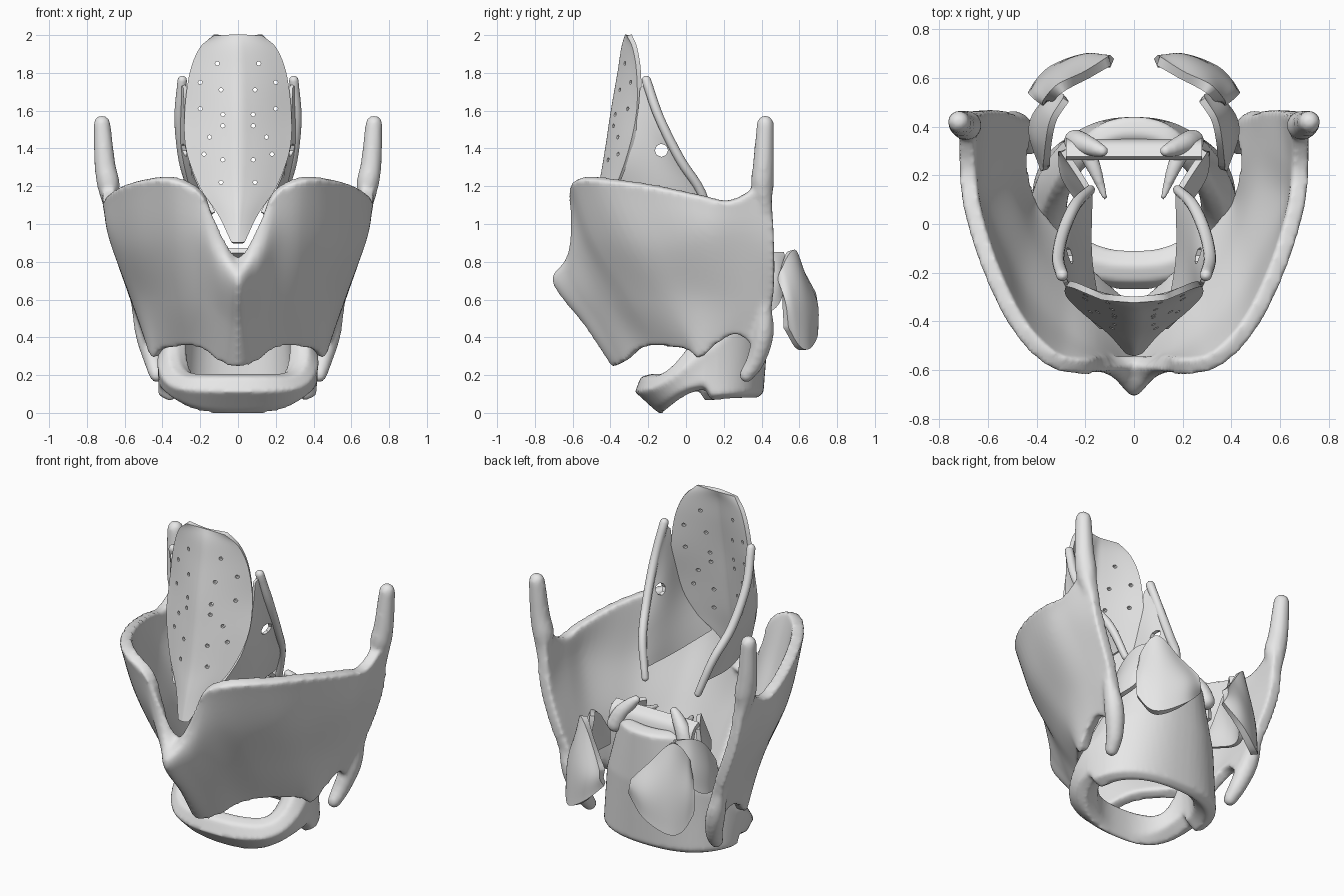
import bpy, bmesh, math
from mathutils import Vector, Matrix

if "Cube" in bpy.data.objects:
    bpy.data.objects.remove(bpy.data.objects["Cube"], do_unlink=True)

grey = bpy.data.materials.new("pale cartilage grey")
grey.use_nodes = True
TONE = (0.8, 0.8, 0.8, 1)
grey.diffuse_color = TONE
grey.node_tree.nodes["Principled BSDF"].inputs["Base Color"].default_value = TONE


def spline(pts, n):
    """Resample control points along a smooth curve."""
    pts = [Vector(p) for p in pts]
    ext = [2 * pts[0] - pts[1]] + pts + [2 * pts[-1] - pts[-2]]
    out = []
    for k in range(n + 1):
        s = k / n * (len(pts) - 1)
        i = min(int(s), len(pts) - 2)
        t = s - i
        a, b, c, d = ext[i:i + 4]
        out.append(0.5 * (2 * b + (c - a) * t + (2 * a - 5 * b + 4 * c - d) * t * t
                          + (3 * b - a - 3 * c + d) * t ** 3))
    return out


def flip(points):
    return [(-p[0], *p[1:]) for p in points]


def activate(obj):
    bpy.ops.object.select_all(action='DESELECT')
    obj.select_set(True)
    bpy.context.view_layer.objects.active = obj


def make(name, rows, closed=False, caps=False):
    """Skin a grid of point rows into an object."""
    bm = bmesh.new()
    grid = [[bm.verts.new(p) for p in row] for row in rows]
    m = len(grid[0])
    for a, b in zip(grid, grid[1:]):
        for j in range(m if closed else m - 1):
            k = (j + 1) % m
            bm.faces.new((a[j], b[j], b[k], a[k]))
    if caps:
        bm.faces.new(grid[0])
        bm.faces.new(grid[-1])
        bmesh.ops.recalc_face_normals(bm, faces=bm.faces)
    mesh = bpy.data.meshes.new(name)
    bm.to_mesh(mesh)
    bm.free()
    obj = bpy.data.objects.new(name, mesh)
    bpy.context.collection.objects.link(obj)
    mesh.materials.append(grey)
    activate(obj)
    bpy.ops.object.shade_smooth_by_angle(angle=math.radians(50))
    return obj


def sheet(name, cols, thick, nu=24, nv=16, offset=0):
    """Curved plate lofted through columns of points."""
    cols = [spline(c, nv) for c in cols]
    rows = [spline(r, nu) for r in zip(*cols)]
    obj = make(name, list(zip(*rows)))
    mod = obj.modifiers.new("thickness", 'SOLIDIFY')
    mod.thickness, mod.offset = thick, offset
    bpy.ops.object.modifier_apply(modifier=mod.name)
    bpy.ops.object.shade_smooth_by_angle(angle=math.radians(50))
    return obj


def tube(name, pts, n=20, sides=14):
    """Tapered round rod; each point is x, y, z, radius."""
    path = spline(pts, n)
    ends = []
    for p, q in ((path[0], path[1]), (path[-1], path[-2])):
        d = (p.xyz - q.xyz).normalized()
        ends.append([Vector((*(p.xyz + d * p.w * f), p.w * s))
                     for f, s in ((0.5, 0.87), (0.85, 0.5), (1, 0.1))])
    path = ends[0][::-1] + path + ends[1]
    rings = []
    for i, p in enumerate(path):
        d = path[min(i + 1, len(path) - 1)].xyz - path[max(i - 1, 0)].xyz
        turn = d.to_track_quat('Z', 'Y')
        rings.append([p.xyz + turn @ (Vector((math.cos(a), math.sin(a), 0)) * p.w)
                      for a in (2 * math.pi * j / sides for j in range(sides))])
    return make(name, rings, True, True)


def fuse(parts, voxel, rounds):
    """Merge overlapping parts into one rounded body."""
    activate(parts[0])
    for p in parts:
        p.select_set(True)
    if len(parts) > 1:
        bpy.ops.object.join()
    obj = bpy.context.object
    mod = obj.modifiers.new("fuse", 'REMESH')
    mod.mode, mod.voxel_size, mod.use_smooth_shade = 'VOXEL', voxel, True
    mod = obj.modifiers.new("soften", 'SMOOTH')
    mod.factor, mod.iterations = 0.5, rounds


def pierce(obj, spots, radius, axis):
    """Drill round holes along one axis, then discard the drill."""
    bm = bmesh.new()
    for s in spots:
        place = Matrix.Translation(s) @ Vector(axis).to_track_quat('Z', 'Y').to_matrix().to_4x4()
        bmesh.ops.create_cone(bm, cap_ends=True, segments=8, radius1=radius,
                              radius2=radius, depth=0.5, matrix=place)
    mesh = bpy.data.meshes.new("drill")
    bm.to_mesh(mesh)
    bm.free()
    drill = bpy.data.objects.new("drill", mesh)
    drill.hide_render = True
    bpy.context.collection.objects.link(drill)
    activate(obj)
    mod = obj.modifiers.new("holes", 'BOOLEAN')
    mod.operation, mod.object = 'DIFFERENCE', drill
    bpy.ops.object.modifier_apply(modifier=mod.name)
    bpy.data.objects.remove(drill, do_unlink=True)


# Shield plate: columns from the front midline to the back edge, bottom to top
half = [
    [(0, -.39, .24), (0, -.53, .45), (0, -.71, .7), (0, -.58, .83)],
    [(.1, -.33, .27), (.09, -.47, .5), (.09, -.62, .74), (.1, -.6, .98)],
    [(.2, -.24, .34), (.2, -.41, .6), (.2, -.56, .9), (.2, -.62, 1.16)],
    [(.3, -.13, .35), (.33, -.29, .6), (.34, -.47, .9), (.35, -.59, 1.23)],
    [(.41, 0, .33), (.45, -.13, .6), (.5, -.3, .9), (.5, -.44, 1.23)],
    [(.46, .07, .29), (.52, .02, .6), (.6, -.1, .9), (.62, -.2, 1.2)],
    [(.49, .17, .37), (.56, .17, .6), (.68, .1, .93), (.7, .06, 1.15)],
    [(.5, .28, .41), (.57, .33, .6), (.68, .28, .93), (.72, .25, 1.12)],
    [(.47, .4, .3), (.57, .46, .6), (.67, .465, .9), (.72, .45, 1.25)],
]
plate = sheet("shield_plate", [flip(c) for c in half[:0:-1]] + half, .07, 72, 28, -1)
upper_horn = [(.68, .42, 1.08, .03), (.685, .405, 1.2, .06), (.705, .41, 1.32, .056), (.72, .42, 1.53, .046)]
lower_horn = [(.54, .42, .6, .03), (.49, .41, .42, .055), (.45, .37, .28, .05), (.43, .32, .2, .04)]
horns = [tube("horn", f(h)) for h in (upper_horn, lower_horn) for f in (list, flip)]
fuse([plate] + horns, .014, 6)

# Signet ring: low arch in front, tall tapering wall behind
rings = []
N = 64
for i in range(N + 1):
    a = 2 * math.pi * i / N
    c, s = math.sin(a), -math.cos(a)              # s runs from -1 in front to 1 behind
    side = math.copysign(abs(c) ** .85, c)
    t = min(max((s + .85) / 1.75, 0), 1)
    rise = t * t * (3 - 2 * t)
    top = .21 + .6 * rise
    low = .085 * (1 - ((1 - s) / 2) ** 2.5) - .01 + .06 * c ** 4 * (s < 0)
    lean = .09 * max(-s, 0) + .05 * max(s, 0)
    tuck = 1 - .32 * rise
    rings.append([(.42 * side, .1 + (.36 - lean) * s, low + .03),
                  (.46 * side * (1 - .17 * rise), .1 + (.37 - .03 * (s > 0)) * s, low + (top - low) * .55),
                  (.42 * side * tuck, .1 + .34 * s, top - .02),
                  (.36 * side * tuck, .1 + .27 * s, top),
                  (.29 * side * (1 - .15 * rise), .1 + .21 * s, top - .04),
                  (.29 * side, .1 + .22 * s, low + .05),
                  (.36 * side, .1 + (.32 - lean) * s, low)])
fuse([make("signet_ring", rings, True)], .014, 4)

# Leaf-shaped lid: height, half width, midline y, edge y
lid_rows = [(.9, .03, -.53, -.52), (1.05, .1, -.49, -.44), (1.2, .2, -.45, -.36),
            (1.4, .27, -.415, -.29), (1.6, .275, -.385, -.25), (1.8, .25, -.35, -.25),
            (1.93, .2, -.33, -.27), (2, .13, -.31, -.3)]
lid = sheet("leaf_lid", [[(w * u, m + (e - m) * abs(u) ** 1.3, z) for z, w, m, e in lid_rows]
                         for u in (-1, -.6, -.25, 0, .25, .6, 1)], .026, 28, 36)
pits = [(.11, 1.85), (.2, 1.75), (.09, 1.71), (.2, 1.61), (.08, 1.58), (.08, 1.52),
        (.15, 1.46), (.18, 1.37), (.08, 1.34), (.09, 1.22)]
pierce(lid, [(s * x, -.35, z) for x, z in pits for s in (-1, 1)], .011, (0, 1, 0))

# Paired soft parts
fold = [[(.13, -.43, 1.06), (.24, -.32, 1.3), (.27, -.26, 1.55), (.28, -.24, 1.72)],
        [(.18, -.15, 1.02), (.24, -.14, 1.25), (.28, -.18, 1.5), (.29, -.22, 1.74)],
        [(.18, .12, 1.03), (.25, .05, 1.2), (.3, -.09, 1.43), (.29, -.21, 1.75)]]
rod = [(.295, -.21, 1.76, .025), (.312, -.14, 1.56, .025), (.29, -.03, 1.34, .025),
       (.24, .08, 1.17, .024), (.18, .14, .97, .02)]
leaf = [[(.09, .66, .54), (.1, .675, .58), (.1, .67, .63)],
        [(.2, .68, .42), (.2, .675, .57), (.2, .61, .74)],
        [(.32, .64, .34), (.31, .625, .58), (.3, .56, .86)],
        [(.38, .59, .35), (.385, .56, .58), (.35, .51, .78)],
        [(.42, .53, .45), (.41, .52, .57), (.36, .5, .7)]]
small_leaf = [[(.29, .53, .74), (.28, .52, .8), (.28, .51, .85)],
              [(.38, .48, .57), (.37, .47, .7), (.33, .43, .84)],
              [(.42, .38, .52), (.4, .36, .64), (.35, .34, .78)],
              [(.37, .22, .55), (.36, .23, .6), (.36, .24, .65)]]
inner_band = [[(.23, .1, .68), (.2, .11, .76), (.18, .13, .84)],
              [(.29, .2, .65), (.26, .2, .75), (.23, .21, .84)],
              [(.3, .3, .68), (.3, .3, .76), (.29, .3, .84)]]
pivot = [(.24, .34, .75, .05), (.21, .33, .82, .045), (.16, .31, .88, .035), (.13, .3, .91, .025)]
spur = [(.2, .31, .79, .04), (.16, .22, .8, .028), (.12, .11, .8, .012)]
for label, f in (("left", list), ("right", flip)):
    web = sheet(label + "_fold", [f(c) for c in fold], .02)
    pierce(web, f([(.28, -.13, 1.39)]), .035, (1, 0, 0))
    tube(label + "_fold_rod", f(rod))
    sheet(label + "_rear_leaf", [f(c) for c in leaf], .04)
    sheet(label + "_small_leaf", [f(c) for c in small_leaf], .028)
    sheet(label + "_inner_band", [f(c) for c in inner_band], .025)
    fuse([tube(label + "_pivot", f(pivot)), tube("spur", f(spur))], .01, 3)

# Band joining the two pivots
sheet("cross_band", [[(x, .34, .77), (x, .32, .83), (x, .27, .86)] for x in (-.28, 0, .28)], .03)
